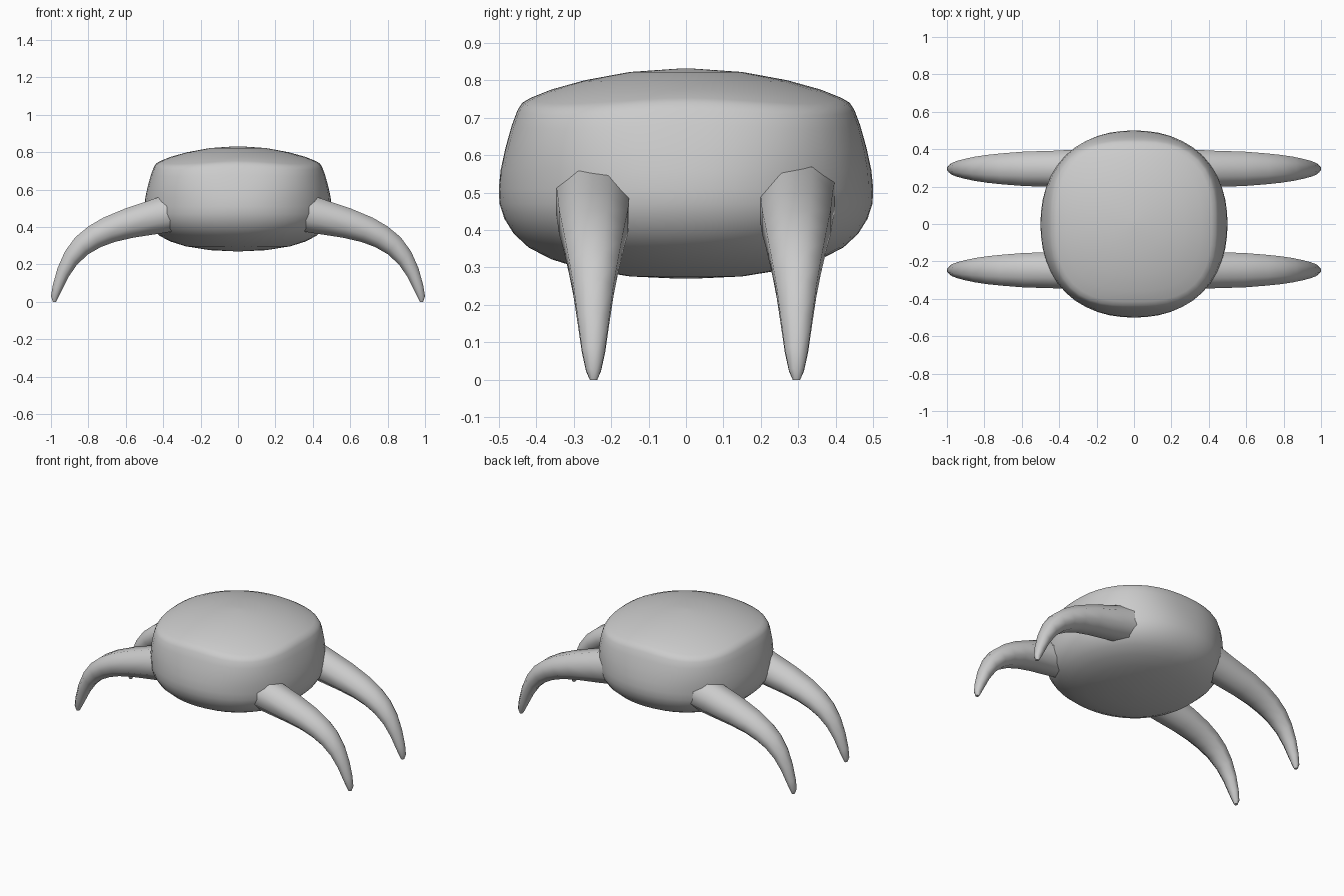
import bpy, bmesh, math
from mathutils import Vector

if "Cube" in bpy.data.objects:
    bpy.data.objects.remove(bpy.data.objects["Cube"])

grey = bpy.data.materials.new("plain grey")
grey.diffuse_color = (0.6, 0.6, 0.6, 1)
grey.use_nodes = True
grey.node_tree.nodes["Principled BSDF"].inputs["Base Color"].default_value = grey.diffuse_color


def loft(name, rings, angle):
    """Skin a list of vertex rings and cap both ends."""
    bm = bmesh.new()
    loops = [[bm.verts.new(p) for p in ring] for ring in rings]
    n = len(loops[0])
    for a, b in zip(loops, loops[1:]):
        for i in range(n):
            j = (i + 1) % n
            bm.faces.new((a[i], a[j], b[j], b[i]))
    bm.faces.new(loops[0])
    bm.faces.new(loops[-1])
    bmesh.ops.recalc_face_normals(bm, faces=bm.faces)
    mesh = bpy.data.meshes.new(name)
    bm.to_mesh(mesh)
    bm.free()
    mesh.materials.append(grey)
    obj = bpy.data.objects.new(name, mesh)
    bpy.context.collection.objects.link(obj)
    bpy.ops.object.select_all(action='DESELECT')
    obj.select_set(True)
    bpy.context.view_layer.objects.active = obj
    bpy.ops.object.shade_smooth_by_angle(angle=math.radians(angle))
    return obj


def body_ring(r, z, power, dome, count=48):
    """Rounded-square ring; dome lowers the corners."""
    pts = []
    for i in range(count):
        a = 2 * math.pi * i / count
        c, s = math.cos(a), math.sin(a)
        k = r / (abs(c) ** power + abs(s) ** power) ** (1 / power)
        pts.append((k * c, k * s, z - dome * (k * k - r * r)))
    return pts


# Body: domed top, squarish shoulder, rounder waist, shallow belly
profile = [
    (0.02, 0.27, 2, 0), (0.15, 0.276, 2, 0), (0.28, 0.297, 2, 0),
    (0.36, 0.322, 2.1, 0), (0.42, 0.353, 2.15, 0), (0.46, 0.39, 2.2, 0),
    (0.485, 0.43, 2.2, 0), (0.498, 0.47, 2.2, 0), (0.50, 0.51, 2.2, 0),
    (0.495, 0.56, 2.3, 0.05), (0.482, 0.62, 2.45, 0.15),
    (0.465, 0.68, 2.6, 0.25), (0.45, 0.72, 2.7, 0.35),
    (0.437, 0.74, 2.75, 0.4), (0.415, 0.753, 2.75, 0.45),
    (0.36, 0.775, 2.7, 0.45), (0.27, 0.8, 2.5, 0.4),
    (0.15, 0.822, 2.2, 0.3), (0.02, 0.831, 2, 0),
]
loft("body", [body_ring(*p) for p in profile], 60)

# Legs: upper point (x, z), lower point (x, z), half width
sections = [
    (0.34, 0.585, 0.30, 0.385, 0.102), (0.43, 0.557, 0.385, 0.37, 0.097),
    (0.60, 0.50, 0.56, 0.343, 0.092), (0.72, 0.45, 0.66, 0.32, 0.083),
    (0.80, 0.403, 0.735, 0.292, 0.075), (0.87, 0.345, 0.80, 0.255, 0.065),
    (0.925, 0.27, 0.86, 0.20, 0.053), (0.965, 0.18, 0.905, 0.135, 0.042),
    (0.99, 0.09, 0.94, 0.065, 0.031), (1.0, 0.03, 0.962, 0.02, 0.02),
    (0.99, 0.0, 0.972, 0.0, 0.01),
]


def leg_ring(section, side, y):
    xt, zt, xb, zb, w = section
    top, low = Vector((side * xt, y, zt)), Vector((side * xb, y, zb))
    mid, up = (top + low) / 2, (top - low) / 2
    pts = []
    for i in range(8):
        a = math.pi * (i + 0.5) / 4
        k = 1 / math.cos(math.pi / 8)
        pts.append(mid + up * math.sin(a) * k + Vector((0, w * k * math.cos(a), 0)))
    return pts


for end, y in (("front", -0.247), ("back", 0.295)):
    for hand, side in (("left", -1), ("right", 1)):
        loft(f"{end}_{hand}_leg", [leg_ring(s, side, y) for s in sections], 60)
